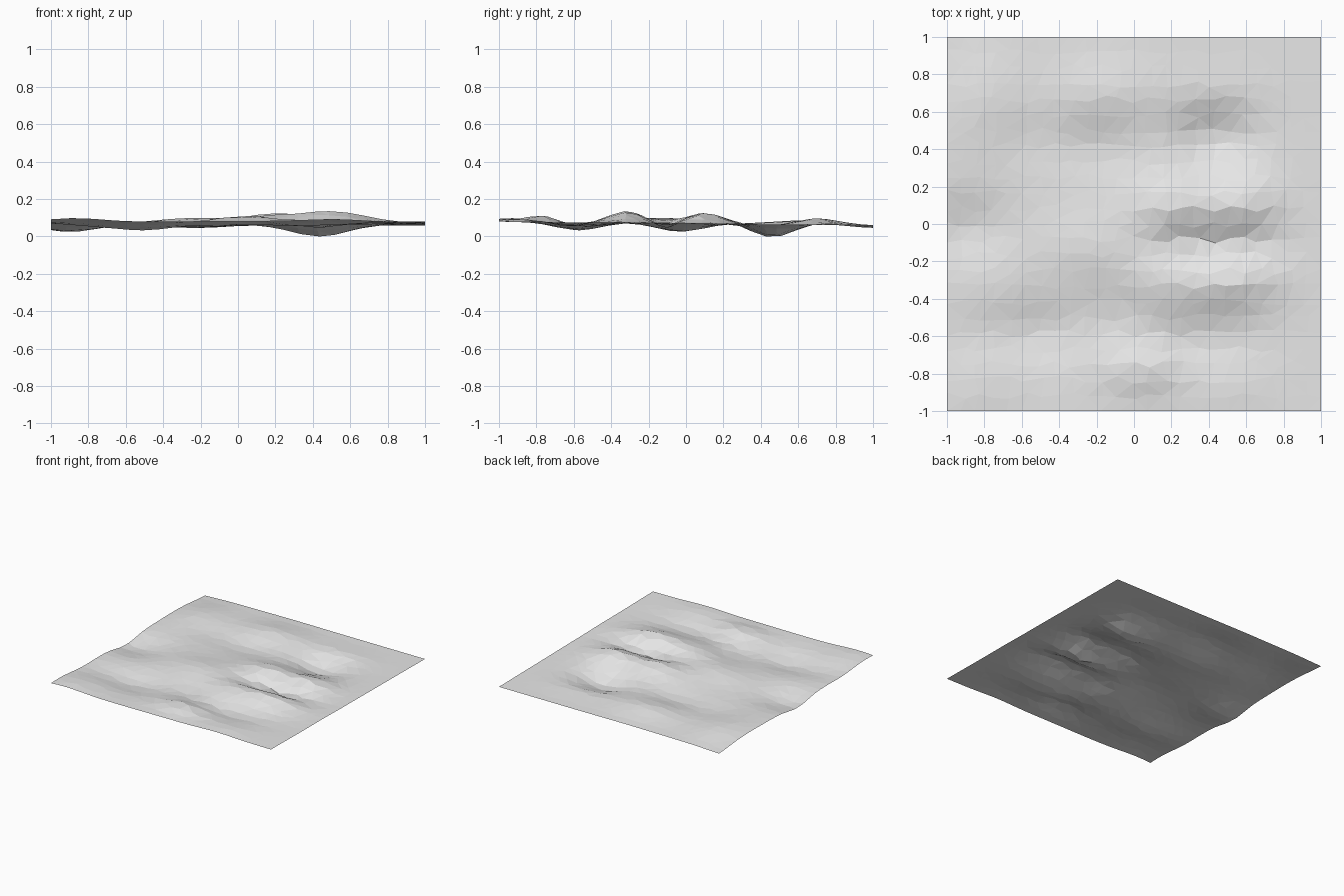
import bpy
import bmesh
import math
import random

# Remove the default cube
cube = bpy.data.objects.get("Cube")
if cube:
    bpy.data.objects.remove(cube, do_unlink=True)

random.seed(4)
DIVISIONS = 24
CELL = 2 / DIVISIONS

# Landforms: centre x, centre y, height change, spread in x, spread in y
hills = [
    (.2, .1, .055, .16, .11),
    (.58, .1, .055, .13, .1),
    (.5, -.31, .062, .18, .1),
    (.15, -.3, .03, .15, .12),
    (.05, -.77, .04, .15, .09),
    (.5, -.9, .015, .15, .12),
    (-.87, -.9, .02, .15, .14),
    (-.22, -.12, .03, .2, .13),
    (-.8, .65, .025, .14, .2),
    (-.15, .7, .035, .2, .12),
    (.45, .72, .01, .2, .08),
]
hollows = [
    (.43, .46, -.068, .15, .11),
    (.42, -.11, -.04, .2, .07),
    (.3, -.63, -.025, .25, .09),
    (-.5, -.58, -.04, .16, .12),
    (-.8, -.58, -.015, .15, .1),
    (-.1, -.48, -.02, .12, .1),
    (-.9, -.03, -.045, .16, .12),
    (-.2, .4, -.022, .16, .1),
    (-.55, .45, -.01, .15, .1),
    (-1, 1, -.015, .25, .15),
]


def ground_height(x, y):
    """Gently tilted plain with every hill and hollow added."""
    height = .068 - .01 * y
    for cx, cy, rise, spread_x, spread_y in hills + hollows:
        distance = ((x - cx) / spread_x) ** 2 + ((y - cy) / spread_y) ** 2
        height += rise * math.exp(-distance / 2)
    return height


def make_material(name, colour):
    material = bpy.data.materials.new(name)
    material.use_nodes = True
    material.diffuse_color = colour
    shader = material.node_tree.nodes["Principled BSDF"]
    shader.inputs["Base Color"].default_value = colour
    return material


# Terrain sheet: square grid with loosened inner points
bm = bmesh.new()
bmesh.ops.create_grid(bm, x_segments=DIVISIONS, y_segments=DIVISIONS, size=1)
for vert in bm.verts:
    for axis in range(2):
        if abs(vert.co[axis]) < 1 - CELL / 2:
            vert.co[axis] += random.uniform(-.25, .25) * CELL
    vert.co.z = ground_height(vert.co.x, vert.co.y)

# Rest the lowest point on the floor
lowest = min(vert.co.z for vert in bm.verts)
for vert in bm.verts:
    vert.co.z -= lowest

# Split into facets facing upwards
bmesh.ops.triangulate(bm, faces=bm.faces[:], quad_method='SHORT_EDGE')
bm.normal_update()
for face in bm.faces:
    face.smooth = False
    if face.normal.z < 0:
        face.normal_flip()

mesh = bpy.data.meshes.new("terrain_sheet")
bm.to_mesh(mesh)
bm.free()
mesh.materials.append(make_material("light_grey", (.8, .8, .8, 1)))
terrain = bpy.data.objects.new("terrain_sheet", mesh)
bpy.context.scene.collection.objects.link(terrain)
